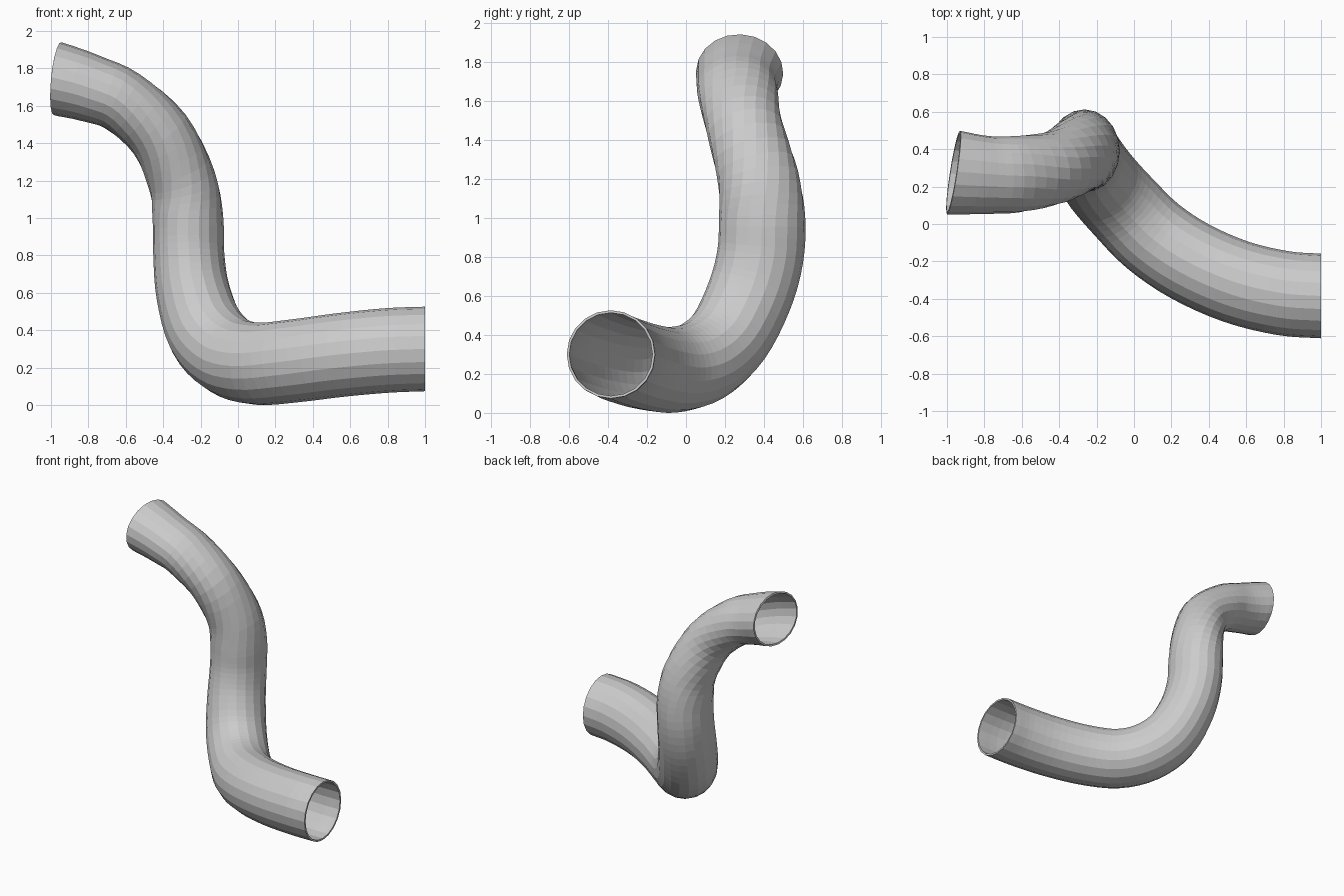
import bpy, bmesh, math
from mathutils import Vector, Matrix

if "Cube" in bpy.data.objects:
    bpy.data.objects.remove(bpy.data.objects["Cube"])

SIDES = 20
STEPS = 4
WALL = 0.013
# Centre line with half widths: x, y, z, radius, radius along depth, twist in degrees
PATH = [
    (1.00, -.385, .300, .226, .226, 0), (.80, -.370, .292, .226, .226, 0),
    (.55, -.310, .268, .224, .224, 0), (.30, -.200, .236, .222, .222, 0),
    (.10, -.065, .221, .220, .220, 0), (-.05, .085, .265, .217, .217, 0),
    (-.17, .220, .390, .212, .216, 0), (-.24, .325, .600, .198, .220, 0),
    (-.263, .380, .800, .190, .222, 0), (-.268, .390, 1.00, .189, .221, 0),
    (-.300, .370, 1.20, .182, .208, 15), (-.420, .303, 1.45, .174, .196, 40),
    (-.620, .267, 1.625, .172, .205, 60), (-.780, .262, 1.69, .180, .208, 65),
    (-.965, .275, 1.745, .196, .226, 65),
]


def spline(points, steps):
    """Smooth interpolation through all points."""
    p = [Vector(q) for q in points]
    p = [2 * p[0] - p[1]] + p + [2 * p[-1] - p[-2]]
    out = []
    for i in range(1, len(p) - 2):
        a, b, c, d = p[i - 1:i + 3]
        for s in range(steps):
            t = s / steps
            out.append(0.5 * (2 * b + (c - a) * t + (2 * a - 5 * b + 4 * c - d) * t * t
                              + (3 * b - a - 3 * c + d) * t ** 3))
    return out + [p[-2]]


samples = spline(PATH, STEPS)
centres = [Vector(s[:3]) for s in samples]
tangents = [(centres[min(i + 1, len(centres) - 1)] - centres[max(i - 1, 0)]).normalized()
            for i in range(len(centres))]
tangents[0] = Vector((-1, 0, 0))
tangents[-1] = Vector((-1, .155, .1)).normalized()
tangents[-2] = (tangents[-2] + tangents[-1]).normalized()

# Pipe skin: rings carried along the centre line
bm = bmesh.new()
rings = []
side = Vector((0, 0, 1))
for s, c, t in zip(samples, centres, tangents):
    side = (side - t * side.dot(t)).normalized()
    depth = Vector((0, 1, 0))
    depth = (depth - t * depth.dot(t)).normalized()
    ring = []
    for k in range(SIDES):
        angle = 2 * math.pi * k / SIDES + math.radians(s[5])
        p = Matrix.Rotation(angle, 3, t) @ side * s[3]
        p += depth * p.dot(depth) * (s[4] / s[3] - 1)
        ring.append(bm.verts.new(c + p))
    rings.append(ring)
for r0, r1 in zip(rings, rings[1:]):
    for k in range(SIDES):
        n = (k + 1) % SIDES
        bm.faces.new((r0[k], r0[n], r1[n], r1[k]))
bmesh.ops.recalc_face_normals(bm, faces=bm.faces)
mesh = bpy.data.meshes.new("bent_pipe")
bm.to_mesh(mesh)
bm.free()
pipe = bpy.data.objects.new("bent_pipe", mesh)
bpy.context.collection.objects.link(pipe)

# Wall thickness, open at both ends
wall = pipe.modifiers.new("wall", 'SOLIDIFY')
wall.thickness = WALL
wall.offset = -1
